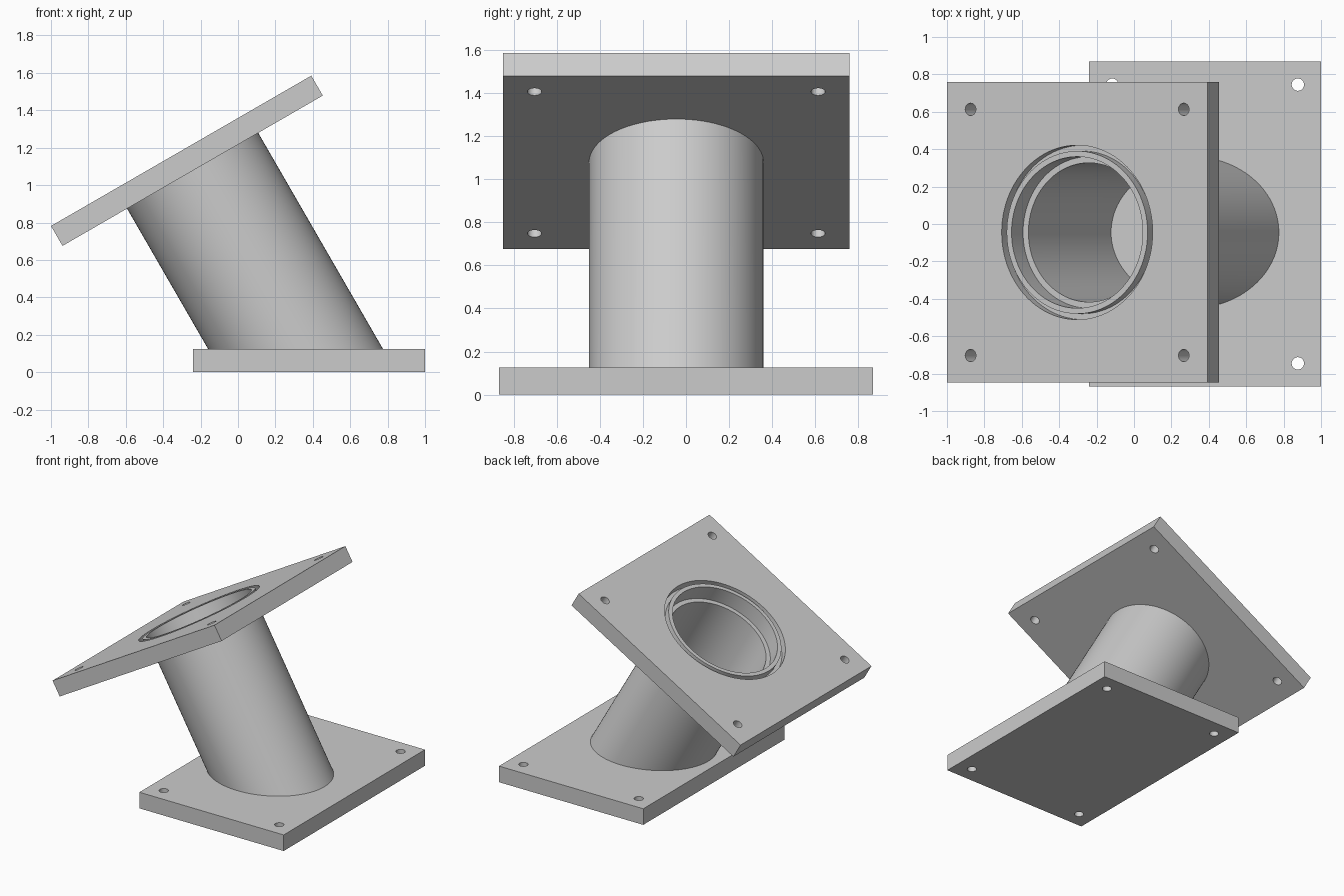
import bpy
import bmesh
from math import cos, sin, tan, pi, radians
from mathutils import Matrix

if "Cube" in bpy.data.objects:
    bpy.data.objects.remove(bpy.data.objects["Cube"])

SEGS = 96
TILT = radians(30)
BASE_T = 0.125      # base thickness
PLATE_T = 0.123     # tilted plate thickness
AXIS_LEN = 1.222    # along the tube axis, base top to plate top
R_OUT, R_IN = 0.405, 0.372

grey = bpy.data.materials.new("plain grey")
grey.use_nodes = True
grey.diffuse_color = (0.6, 0.6, 0.6, 1)
grey.node_tree.nodes["Principled BSDF"].inputs["Base Color"].default_value = (0.6, 0.6, 0.6, 1)

# Local frame whose z runs up the leaning tube
tube_frame = Matrix.Translation((0.307, -0.045, BASE_T)) @ Matrix.Rotation(-TILT, 4, 'Y')


def make_object(name, bm, frame):
    bmesh.ops.recalc_face_normals(bm, faces=bm.faces)
    mesh = bpy.data.meshes.new(name)
    bm.to_mesh(mesh)
    bm.free()
    mesh.materials.append(grey)
    obj = bpy.data.objects.new(name, mesh)
    bpy.context.collection.objects.link(obj)
    obj.matrix_world = frame
    return obj


def box(name, sx, sy, z0, z1, frame):
    bm = bmesh.new()
    place = Matrix.Translation((0, 0, (z0 + z1) / 2)) @ Matrix.Diagonal((sx, sy, z1 - z0, 1))
    bmesh.ops.create_cube(bm, size=1, matrix=place)
    return make_object(name, bm, frame)


def hollow(name, r_out, r_in, bottom, top, frame):
    """Closed ring-shaped solid; bottom is a function of local x."""
    bm = bmesh.new()
    rings = []
    for r, upper in ((r_out, False), (r_out, True), (r_in, True), (r_in, False)):
        ring = []
        for i in range(SEGS):
            a = 2 * pi * i / SEGS
            x, y = r * cos(a), r * sin(a)
            ring.append(bm.verts.new((x, y, top if upper else bottom(x))))
        rings.append(ring)
    for k in range(4):
        p, q = rings[k], rings[(k + 1) % 4]
        for i in range(SEGS):
            j = (i + 1) % SEGS
            bm.faces.new((p[i], p[j], q[j], q[i]))
    return make_object(name, bm, frame)


def drill(name, r, x, y, z0, z1, frame, segs=32):
    bm = bmesh.new()
    bmesh.ops.create_cone(bm, cap_ends=True, segments=segs, radius1=r, radius2=r,
                          depth=z1 - z0, matrix=Matrix.Translation((x, y, (z0 + z1) / 2)))
    return make_object(name, bm, frame)


def cut(obj, cutters):
    bpy.context.view_layer.objects.active = obj
    for cutter in cutters:
        cutter.hide_render = True
        mod = obj.modifiers.new("cut", 'BOOLEAN')
        mod.operation = 'DIFFERENCE'
        mod.solver = 'EXACT'
        mod.object = cutter
        bpy.ops.object.modifier_apply(modifier=mod.name)
        bpy.data.objects.remove(cutter)


def corner_drills(dx, dy, z0, z1, frame):
    return [drill("hole_cutter", 0.033, sx * dx, sy * dy, z0, z1, frame)
            for sx in (-1, 1) for sy in (-1, 1)]


# Base plate with four bolt holes
base_frame = Matrix.Translation((0.38, 0, 0))
base = box("base_plate", 1.24, 1.735, 0, BASE_T, base_frame)
cut(base, corner_drills(0.496, 0.745, -0.1, BASE_T + 0.1, base_frame))

# Tilted square flange: bolt holes, central bore and seal groove
under = AXIS_LEN - PLATE_T
flange = box("tilted_flange", 1.607, 1.607, under, AXIS_LEN, tube_frame)
cutters = corner_drills(0.658, 0.658, under - 0.1, AXIS_LEN + 0.1, tube_frame)
cutters.append(drill("bore_cutter", R_OUT, 0, 0, under - 0.1, AXIS_LEN + 0.1, tube_frame, SEGS))
cutters.append(hollow("groove_cutter", 0.466, 0.435, lambda x: AXIS_LEN - 0.06,
                      AXIS_LEN + 0.1, tube_frame))
cut(flange, cutters)

# Leaning tube, mitred flat onto the base
tube = hollow("leaning_tube", R_OUT, R_IN, lambda x: -x * tan(TILT), under, tube_frame)

# Smooth round walls, crisp edges
for obj in (base, flange, tube):
    bpy.ops.object.select_all(action='DESELECT')
    obj.select_set(True)
    bpy.context.view_layer.objects.active = obj
    bpy.ops.object.shade_smooth_by_angle(angle=radians(30))
